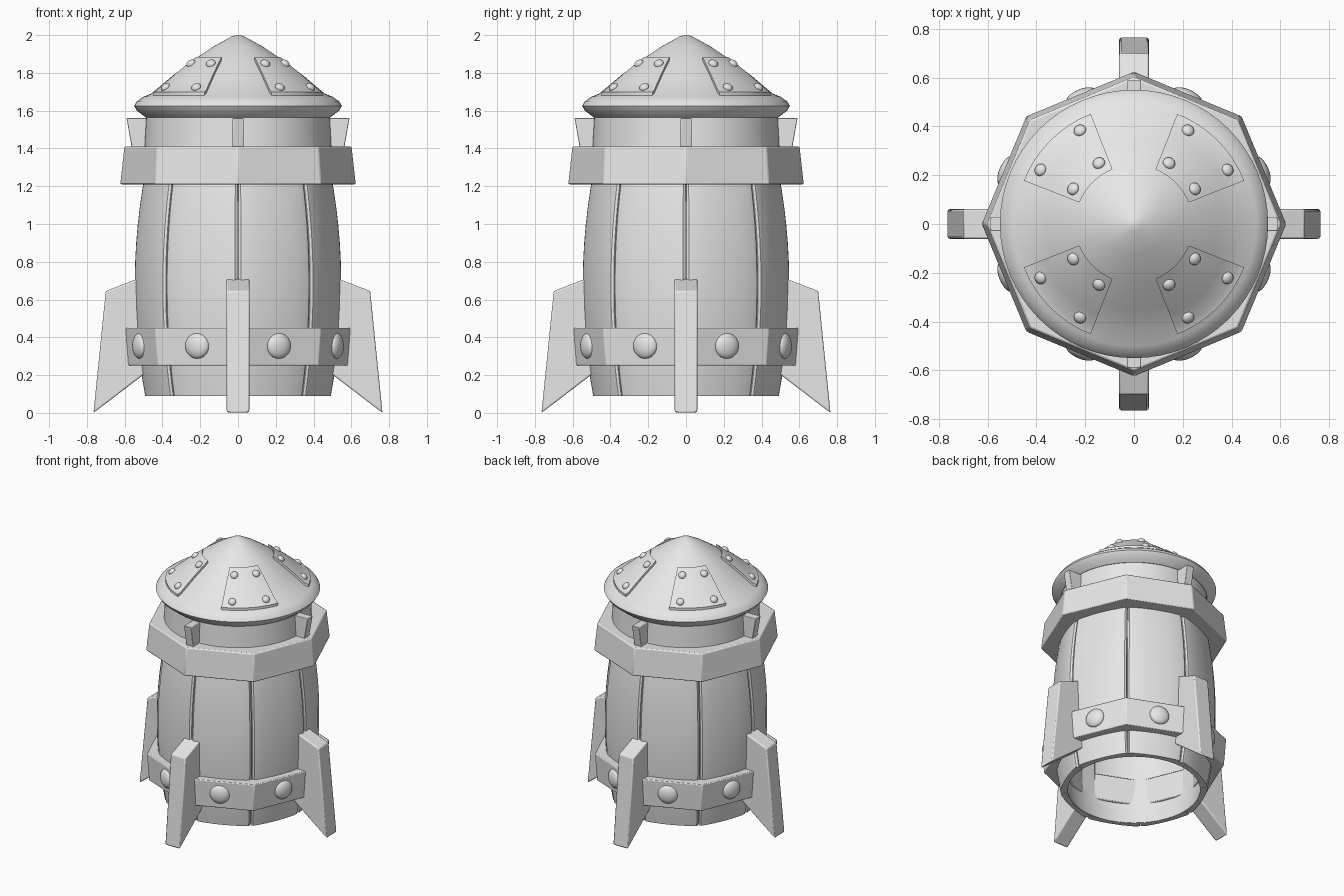
import bpy, bmesh, math
from math import sin, cos, radians, pi
from mathutils import Vector, Matrix

cube = bpy.data.objects.get("Cube")
if cube:
    bpy.data.objects.remove(cube, do_unlink=True)

grey = bpy.data.materials.new("light_grey")
grey.use_nodes = True
grey.diffuse_color = (0.8, 0.8, 0.8, 1)
grey.node_tree.nodes["Principled BSDF"].inputs["Base Color"].default_value = (0.8, 0.8, 0.8, 1)


def finish(name, bm, angle=35, bevel=0, turn=0):
    """Turn a bmesh into a shaded object, turned about the z axis."""
    bmesh.ops.recalc_face_normals(bm, faces=bm.faces)
    mesh = bpy.data.meshes.new(name)
    bm.to_mesh(mesh)
    bm.free()
    mesh.materials.append(grey)
    obj = bpy.data.objects.new(name, mesh)
    bpy.context.collection.objects.link(obj)
    obj.rotation_euler.z = radians(turn)
    bpy.ops.object.select_all(action='DESELECT')
    obj.select_set(True)
    bpy.context.view_layer.objects.active = obj
    bpy.ops.object.shade_smooth_by_angle(angle=radians(angle))
    if bevel:
        mod = obj.modifiers.new("soft_edges", 'BEVEL')
        mod.width, mod.segments = bevel, 2
        mod.limit_method = 'ANGLE'
    return obj


def loft(bm, rings, wrap):
    """Join rings of points; wrap closes the last ring to the first, else ends are capped."""
    rows = [[bm.verts.new(p) for p in ring] for ring in rings]
    n = len(rows[0])
    pairs = list(zip(rows, rows[1:])) + ([(rows[-1], rows[0])] if wrap else [])
    for a, b in pairs:
        for i in range(n):
            j = (i + 1) % n
            bm.faces.new((a[i], a[j], b[j], b[i]))
    if not wrap:
        bm.faces.new(rows[0])
        bm.faces.new(rows[-1])


def lathe(name, profile, sides, wrap, **style):
    bm = bmesh.new()
    loft(bm, [[(r * cos(2 * pi * i / sides), r * sin(2 * pi * i / sides), z)
               for i in range(sides)] for r, z in profile], wrap)
    return finish(name, bm, **style)


def rivet(name, place, normal, radius, height, turn):
    bm = bmesh.new()
    bmesh.ops.create_uvsphere(bm, u_segments=20, v_segments=12, radius=1)
    spin = Vector((0, 0, 1)).rotation_difference(Vector(normal)).to_matrix().to_4x4()
    size = Matrix.Diagonal((radius, radius, height, 1))
    bm.transform(Matrix.Translation(place) @ spin @ size)
    finish(name, bm, angle=60, turn=turn)


def barrel(z):
    return 0.554 - 0.16 * (z - 0.68) ** 2


# Barrel staves with rounded long edges
heights = [0.09 + 1.27 * i / 14 for i in range(15)]
drops = {-1: 0.015, -0.94: 0.004, -0.82: 0, -0.4: 0, 0: 0, 0.4: 0, 0.82: 0, 0.94: 0.004, 1: 0.015}
for k in range(8):
    bm = bmesh.new()
    rings = []
    for z in heights:
        ring = []
        for t, drop in drops.items():
            a = radians(22.2 * t)
            r = barrel(z) * (0.5 + 0.5 * cos(pi / 8) / cos(a)) - drop
            ring.append((r * cos(a), r * sin(a), z))
        for t in (1, 0, -1):
            a, r = radians(22.2 * t), barrel(z) - 0.045
            ring.append((r * cos(a), r * sin(a), z))
        rings.append(ring)
    loft(bm, rings, False)
    finish(f"stave_{k + 1}", bm, turn=22.5 + 45 * k)

# Hollow inner shell, rising into the round neck
outer = [(barrel(z) - 0.035, z + 0.005) for z in heights]
inner = [(barrel(z) - 0.056, z) for z in reversed(heights)]
lathe("inner_shell", outer + [(0.497, 1.38), (0.486, 1.58), (0.44, 1.58)] + inner, 64, True)

# Eight-sided bands
lathe("upper_band", [(0.625, 1.21), (0.603, 1.41), (0.49, 1.41), (0.47, 1.21)], 8, True, bevel=0.008)
lathe("lower_band", [(0.605, 0.25), (0.62, 0.45), (0.5, 0.45), (0.49, 0.25)], 8, True, bevel=0.006)
for k in range(8):
    rivet(f"band_rivet_{k + 1}", (0.564, 0, 0.355), (1, 0, 0), 0.068, 0.032, 22.5 + 45 * k)

# Conical cap with a rolled rim
cone = [(0.005, 2.0), (0.03, 1.995), (0.13, 1.94), (0.24, 1.866), (0.35, 1.782), (0.46, 1.69)]
rim = [(0.50, 1.674), (0.535, 1.65), (0.55, 1.625), (0.535, 1.6), (0.49, 1.565), (0.43, 1.565)]
lathe("cap", cone + rim, 64, False)


def cap_height(r):
    for (r0, z0), (r1, z1) in zip(cone + rim, (cone + rim)[1:]):
        if r0 <= r <= r1:
            return z0 + (z1 - z0) * (r - r0) / (r1 - r0)


# Riveted patch plates on the cap
for k in range(4):
    bm = bmesh.new()
    radii = [0.24, 0.3, 0.35, 0.4, 0.46, 0.485]
    rings = []
    for i in range(13):
        a = radians(-23.5 + 47 * i / 12)
        top = [(r * cos(a), r * sin(a), cap_height(r) + 0.018) for r in radii]
        base = [(r * cos(a), r * sin(a), cap_height(r) - 0.02) for r in reversed(radii)]
        rings.append(top + base)
    loft(bm, rings, False)
    finish(f"cap_patch_{k + 1}", bm, turn=45 + 90 * k)
    for r in (0.288, 0.443):
        for side in (-1, 1):
            a = radians(15 * side)
            rivet(f"patch_rivet_{k + 1}", (r * cos(a), r * sin(a), cap_height(r) + 0.02),
                  (0.62 * cos(a), 0.62 * sin(a), 0.78), 0.026, 0.018, 45 + 90 * k)


def slab(name, outline, half, bevel, turn):
    """Extrude an outline in the radial plane to both sides."""
    bm = bmesh.new()
    loft(bm, [[(x, y, z) for x, z in outline] for y in (-half, half)], False)
    finish(name, bm, bevel=bevel, turn=turn)


# Four fins and four neck brackets
for k, side in enumerate(("left", "back", "right", "front")):
    slab(f"{side}_fin", [(0.48, 0.73), (0.7, 0.645), (0.765, 0.0), (0.47, 0.225)],
         0.061, 0.008, 90 * k)
    slab(f"{side}_neck_bracket", [(0.47, 1.56), (0.59, 1.56), (0.56, 1.39), (0.47, 1.39)],
         0.029, 0.004, 90 * k)
